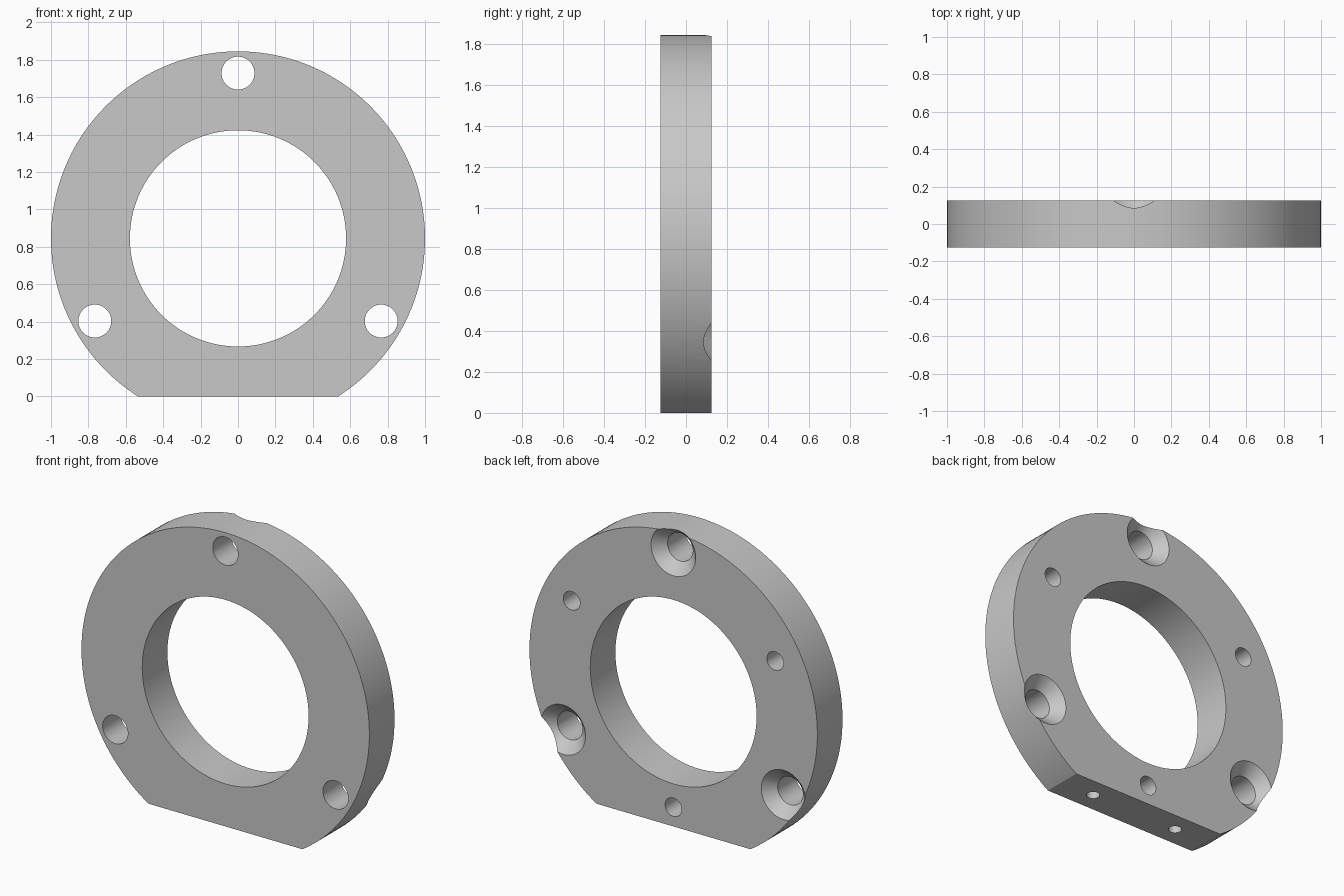
import bpy, bmesh, math
from mathutils import Matrix, Vector

if "Cube" in bpy.data.objects:
    bpy.data.objects.remove(bpy.data.objects["Cube"], do_unlink=True)

CZ = 0.845         # height of the ring centre
HALF = 0.125       # half thickness
BOLT_R = 0.884     # bolt circle radius

grey = bpy.data.materials.new("plain_grey")
grey.use_nodes = True
grey.diffuse_color = (0.58, 0.58, 0.58, 1)
grey.node_tree.nodes["Principled BSDF"].inputs["Base Color"].default_value = (0.58, 0.58, 0.58, 1)


def cone(name, start, end, r1, r2, segments=48):
    """Capped cone or cylinder running from start to end."""
    start, end = Vector(start), Vector(end)
    axis = end - start
    turn = axis.to_track_quat('Z', 'Y').to_matrix().to_4x4()
    bm = bmesh.new()
    bmesh.ops.create_cone(bm, cap_ends=True, segments=segments, radius1=r1, radius2=r2,
                          depth=axis.length,
                          matrix=Matrix.Translation((start + end) / 2) @ turn)
    mesh = bpy.data.meshes.new(name)
    bm.to_mesh(mesh)
    bm.free()
    mesh.materials.append(grey)
    obj = bpy.data.objects.new(name, mesh)
    bpy.context.collection.objects.link(obj)
    return obj


def cut(target, cutter):
    """Subtract the cutter, then discard it."""
    cutter.hide_render = True
    mod = target.modifiers.new("cut", 'BOOLEAN')
    mod.operation = 'DIFFERENCE'
    mod.solver = 'EXACT'
    mod.object = cutter
    bpy.context.view_layer.objects.active = target
    bpy.ops.object.modifier_apply(modifier=mod.name)
    bpy.data.objects.remove(cutter, do_unlink=True)


# Disc with a central bore
ring = cone("flange_ring", (0, -HALF, CZ), (0, HALF, CZ), 1.0, 1.0, 160)
cut(ring, cone("bore_cutter", (0, -0.3, CZ), (0, 0.3, CZ), 0.578, 0.578, 128))

# Flat foot
bm = bmesh.new()
bmesh.ops.create_cube(bm, size=1, matrix=Matrix.Translation((0, 0, -0.5)) @ Matrix.Diagonal((3, 1, 1, 1)))
foot_mesh = bpy.data.meshes.new("foot_cutter")
bm.to_mesh(foot_mesh)
bm.free()
foot_mesh.materials.append(grey)
foot = bpy.data.objects.new("foot_cutter", foot_mesh)
bpy.context.collection.objects.link(foot)
cut(ring, foot)

# Three through holes, countersunk from the back
for deg in (90, 210, 330):
    x = BOLT_R * math.cos(math.radians(deg))
    z = CZ + BOLT_R * math.sin(math.radians(deg))
    cut(ring, cone("bolt_hole_cutter", (x, -0.3, z), (x, 0.3, z), 0.088, 0.088))
    cut(ring, cone("countersink_cutter", (x, 0.048, z), (x, 0.145, z), 0.078, 0.175, 64))

# Three blind holes in the back
for x, dz in ((0, -0.724), (0.707, 0.383), (-0.707, 0.383)):
    cut(ring, cone("blind_hole_cutter", (x, -0.06, CZ + dz), (x, 0.3, CZ + dz), 0.058, 0.058, 32))

# Two blind holes in the flat foot
for x in (-0.304, 0.304):
    cut(ring, cone("foot_hole_cutter", (x, 0, -0.1), (x, 0, 0.2), 0.038, 0.038, 32))

# Smooth curved walls, sharp rims
bpy.ops.object.select_all(action='DESELECT')
ring.select_set(True)
bpy.context.view_layer.objects.active = ring
bpy.ops.object.shade_smooth_by_angle(angle=math.radians(25))
